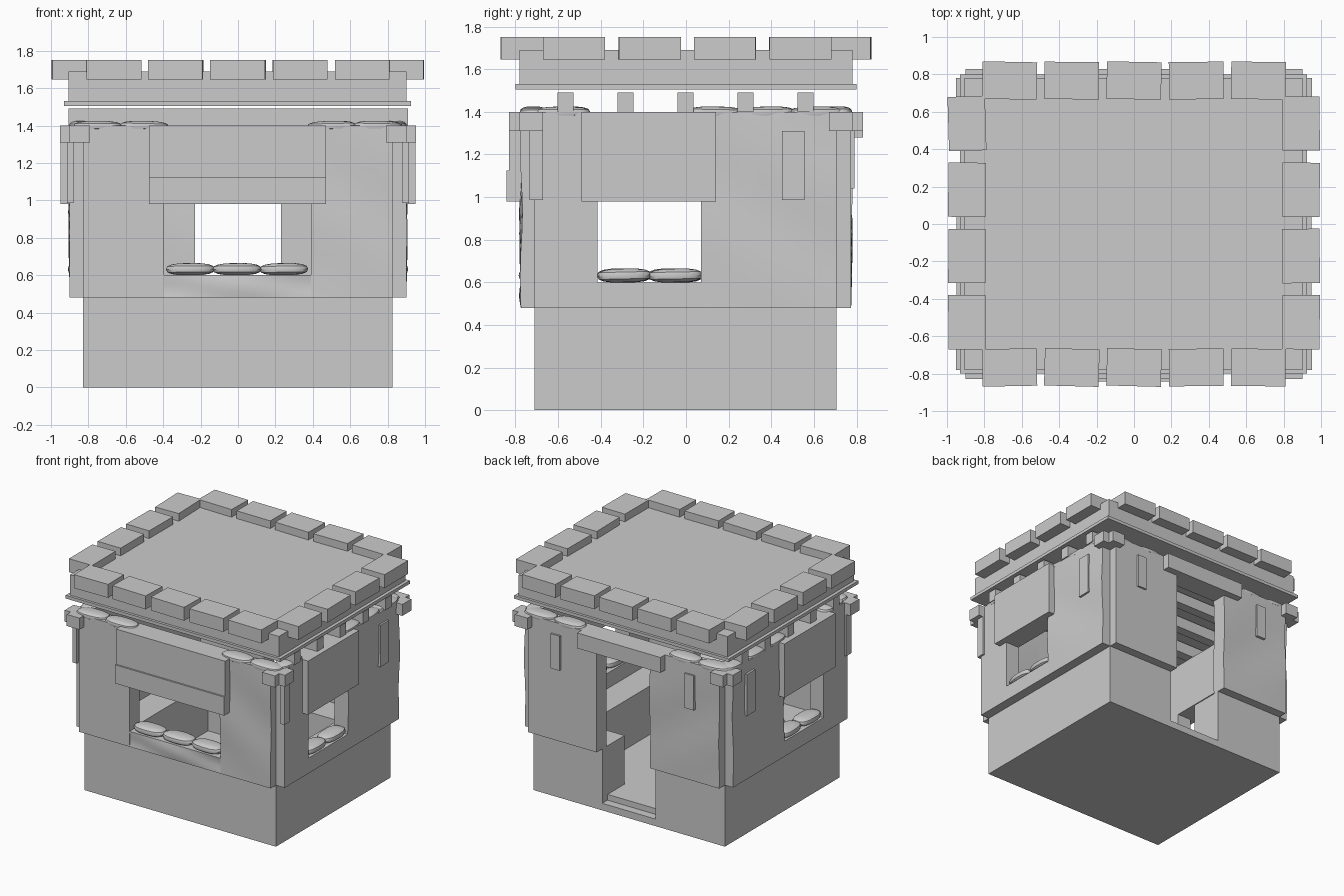
import bpy, bmesh, random
from math import sin, pi
from mathutils import Matrix, Vector

if "Cube" in bpy.data.objects:
    bpy.data.objects.remove(bpy.data.objects["Cube"])
random.seed(4)


def make(name, bm):
    me = bpy.data.meshes.new(name)
    bm.to_mesh(me)
    bm.free()
    ob = bpy.data.objects.new(name, me)
    bpy.context.collection.objects.link(ob)
    return ob


def box(name, x0, x1, y0, y1, z0, z1, turn=0.0):
    bm = bmesh.new()
    bmesh.ops.create_cube(bm, size=1)
    mid = Vector(((x0 + x1) / 2, (y0 + y1) / 2, (z0 + z1) / 2))
    size = Matrix.Diagonal((x1 - x0, y1 - y0, z1 - z0, 1))
    bm.transform(Matrix.Translation(mid) @ Matrix.Rotation(turn, 4, 'Z') @ size)
    return make(name, bm)


def smooth(ob):
    bpy.ops.object.select_all(action='DESELECT')
    bpy.context.view_layer.objects.active = ob
    ob.select_set(True)
    bpy.ops.object.shade_smooth_by_angle(angle=0.6)


def worn_wall(name, *dims):
    # box with a finely divided, gently uneven surface
    ob = box(name, *dims)
    bm = bmesh.new()
    bm.from_mesh(ob.data)
    bmesh.ops.subdivide_edges(bm, edges=bm.edges, cuts=7, use_grid_fill=True)
    x0, x1, y0, y1, z0, z1 = dims
    thin_x = (x1 - x0) < (y1 - y0)
    for v in bm.verts:
        t = (v.co.z - z0) / (z1 - z0)
        along = v.co.y if thin_x else v.co.x
        d = 0.008 * sin(pi * t) * sin(9 * v.co.z + 7 * along)
        if thin_x:
            v.co.x += d
        else:
            v.co.y += d
    bm.to_mesh(ob.data)
    bm.free()
    smooth(ob)


def bag(name, x, y, z, length, width, height, turn=0.0):
    # pillow-shaped sandbag
    bm = bmesh.new()
    bmesh.ops.create_uvsphere(bm, u_segments=16, v_segments=8, radius=1)
    for v in bm.verts:
        for i in range(3):
            c = v.co[i]
            v.co[i] = (abs(c) ** 0.75) * (1 if c > 0 else -1)
    bm.transform(Matrix.Translation((x, y, z))
                 @ Matrix.Rotation(turn + random.uniform(-.06, .06), 4, 'Z')
                 @ Matrix.Rotation(random.uniform(-.03, .03), 4, 'Y')
                 @ Matrix.Diagonal((length / 2, width / 2, height / 2, 1)))
    smooth(make(name, bm))


# hollow base with a door passage at the back
base = box("base", -.83, .825, -.71, .705, 0, .48)
cutters = [box("room_cut", -.56, .56, -.43, .43, .10, .9),
           box("passage_cut", -.23, .23, .3, .9, .10, .9),
           box("step_cut", -.23, .23, .64, .9, .055, .9)]
for c in cutters:
    m = base.modifiers.new("cut", 'BOOLEAN')
    m.operation, m.solver, m.object = 'DIFFERENCE', 'EXACT', c
    bpy.context.view_layer.objects.active = base
    bpy.ops.object.modifier_apply(modifier=m.name)
    bpy.data.objects.remove(c)

# front and back walls
F, B = (-.775, -.655), (.655, .775)
box("front_wall_left", -.83, -.395, *F, .48, 1.40)
worn_wall("front_wall_right", .39, .825, *F, .48, 1.40)
worn_wall("front_sill", -.395, .39, *F, .48, .60)
worn_wall("back_wall_left", -.83, -.23, *B, .48, 1.40)
box("back_wall_right", .23, .825, *B, .48, 1.40)
box("door_lintel", -.36, .36, .655, .83, 1.28, 1.40)

# front awning boards
box("front_awning", -.475, .47, -.83, -.655, .98, 1.40)
box("front_awning_board", -.475, .47, -.843, -.82, .98, 1.125)

for side, s in (("right", 1), ("left", -1)):
    def sx(a, b):
        return (a, b) if s > 0 else (-b, -a)
    # side walls with a window, awning and sill
    box(side + "_wall_front", *sx(.78, .90), -.71, -.415, .48, 1.40)
    worn_wall(side + "_wall_back", *sx(.78, .90), .07, .705, .48, 1.40)
    box(side + "_sill", *sx(.78, .90), -.415, .07, .48, .60)
    box(side + "_awning", *sx(.78, .95), -.49, .14, .98, 1.40)
    # hanging strips on the side, front and back
    box(side + "_strip_back", *sx(.88, .915), .45, .555, .985, 1.31)
    box(side + "_strip_front", *sx(.88, .915), -.735, -.67, .985, 1.31)
    box(side + "_strip_door_side", *sx(.54, .62), .76, .79, 1.04, 1.31)
    # crossing wall-plate ends at the corners
    for end, t in (("front", -1), ("back", 1)):
        def sy(a, b):
            return (a, b) if t > 0 else (-b, -a)
        box(f"{side}_{end}_plate_x", *sx(.79, .952), *sy(.67, .78), 1.31, 1.40)
        box(f"{side}_{end}_plate_y", *sx(.79, .90), *sy(.67, .83), 1.31, 1.40)
    # sandbags along the sill and the wall tops
    for y in (-.29, -.05):
        bag(side + "_sill_bag", s * .84, y, .632, .255, .14, .066, pi / 2)
    for y in (-.58, .14, .38, .61):
        bag(side + "_top_bag", s * .84, y, 1.397, .26, .13, .056, pi / 2)
    for x in (.50, .75):
        bag(side + "_front_top_bag", s * x, -.715, 1.397, .26, .13, .056)
        bag(side + "_back_top_bag", s * x, .715, 1.397, .26, .13, .056)

for x in (-.255, -.005, .245):
    bag("front_sill_bag", x, -.715, .632, .26, .14, .066)

# roof beams and slabs
for i in range(5):
    y = -.565 + .2815 * i
    box("roof_beam", -.905, .91, y - .038, y + .038, 1.40, 1.49)
box("roof_edge", -.93, .925, -.80, .80, 1.505, 1.53)
box("roof_slab", -.905, .90, -.78, .78, 1.53, 1.69)

# parapet blocks, slightly askew
for t in (-1, 1):
    for i in range(5):
        x = -.665 + .3325 * i
        box("parapet_block", x - .146, x + .146, t * .767 - .1, t * .767 + .1,
            1.645, 1.75, random.uniform(-.03, .03))
    for i in range(4):
        y = -.525 + .354 * i
        box("parapet_block", t * .893 - .1, t * .893 + .1, y - .145, y + .145,
            1.645, 1.75, random.uniform(-.03, .03))
